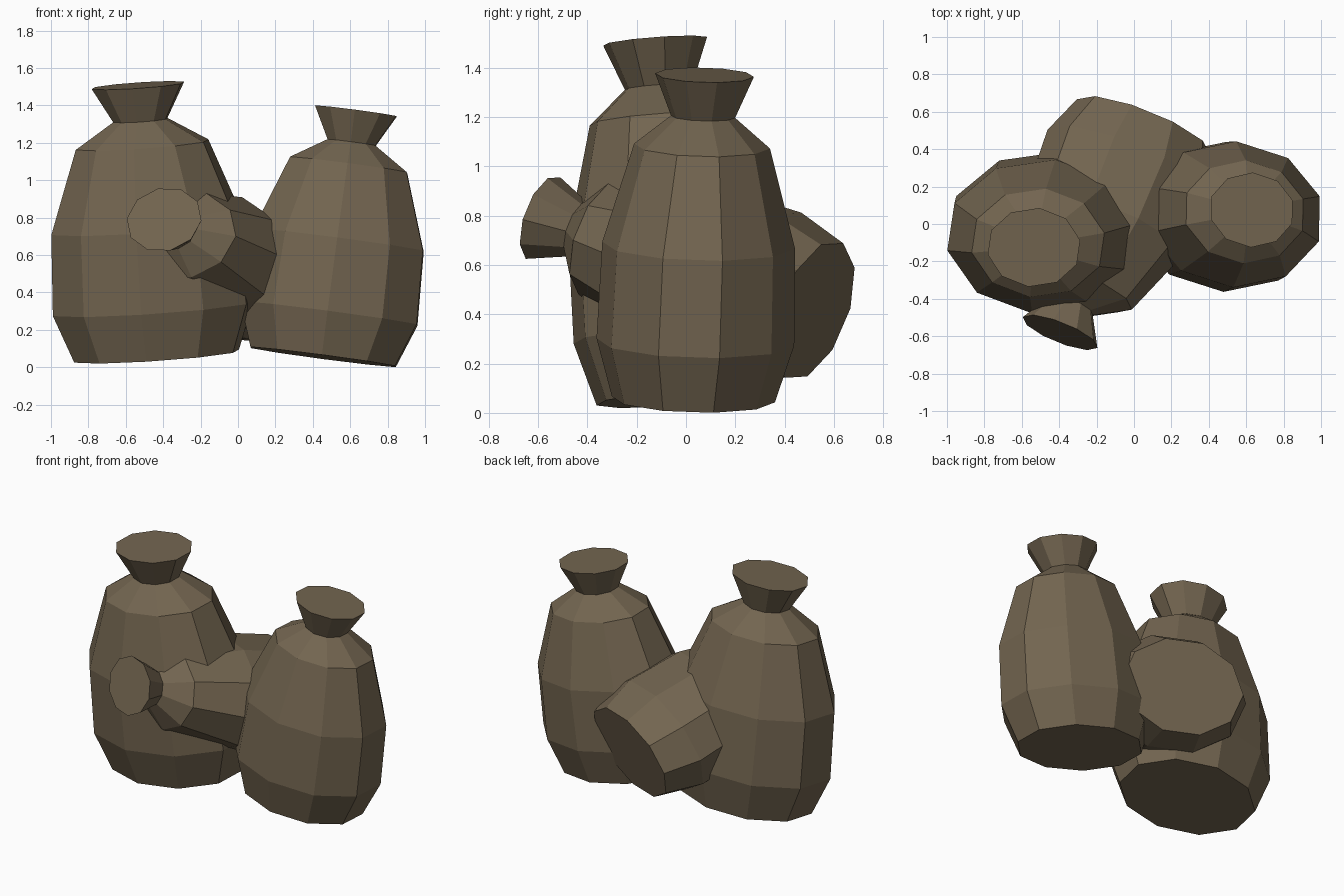
import bpy, bmesh, math
from mathutils import Matrix, Vector

cube = bpy.data.objects.get("Cube")
if cube:
    bpy.data.objects.remove(cube, do_unlink=True)

burlap = bpy.data.materials.new("burlap_brown")
burlap.use_nodes = True
colour = (0.17, 0.13, 0.08, 1)
burlap.diffuse_color = colour
shader = burlap.node_tree.nodes["Principled BSDF"]
shader.inputs["Base Color"].default_value = colour
shader.inputs["Roughness"].default_value = 0.9

SIDES = 10
# Sack profile: height, half width, half depth
PROFILE = [
    (0.0, 0.41, 0.33),     # base
    (0.235, 0.50, 0.40),   # belly
    (0.63, 0.48, 0.39),    # middle
    (1.035, 0.33, 0.275),  # shoulder
    (1.155, 0.135, 0.13),  # tied neck
    (1.325, 0.23, 0.20),   # flared mouth
]


def sack(name, base, mouth, turn, roll=0, phase=0, plump=1):
    """Flat-faced sack from its base centre to its mouth centre.

    turn and roll aim the wide side, phase shifts the corners around the
    outline, plump scales the depth."""
    base, mouth = Vector(base), Vector(mouth)
    size = (mouth - base).length / PROFILE[-1][0]
    up = (mouth - base).normalized()
    side = Vector((math.cos(math.radians(turn)), math.sin(math.radians(turn)), 0))
    side = (side - up * side.dot(up)).normalized()
    frame = Matrix((side, up.cross(side), up)).transposed().to_4x4()

    bm = bmesh.new()
    rings = []
    angles = [math.tau * (i + 0.5) / SIDES + math.radians(phase) for i in range(SIDES)]
    for height, width, depth in PROFILE:
        rings.append([bm.verts.new((width * math.cos(a), plump * depth * math.sin(a), height))
                      for a in angles])
    for low, high in zip(rings, rings[1:]):
        for i in range(SIDES):
            j = (i + 1) % SIDES
            bm.faces.new((low[i], low[j], high[j], high[i]))
    bm.faces.new(rings[0][::-1])
    bm.faces.new(rings[-1])
    mesh = bpy.data.meshes.new(name)
    bm.to_mesh(mesh)
    bm.free()
    mesh.materials.append(burlap)
    obj = bpy.data.objects.new(name, mesh)
    obj.matrix_world = (Matrix.Translation(base) @ frame
                        @ Matrix.Rotation(math.radians(roll), 4, 'Z') @ Matrix.Scale(size, 4))
    bpy.context.collection.objects.link(obj)
    return obj


# Two leaning sacks and one lying between them
sack("right_sack", (-0.435, -0.015, 0.06), (-0.535, -0.125, 1.507), -1, phase=-6, plump=0.97)
sack("left_sack", (0.455, 0.03, 0.055), (0.63, 0.075, 1.37), -6, phase=4)
sack("lying_sack", (0.05, 0.52, 0.415), (-0.395, -0.58, 0.79), -23, roll=2, phase=14, plump=0.96)
